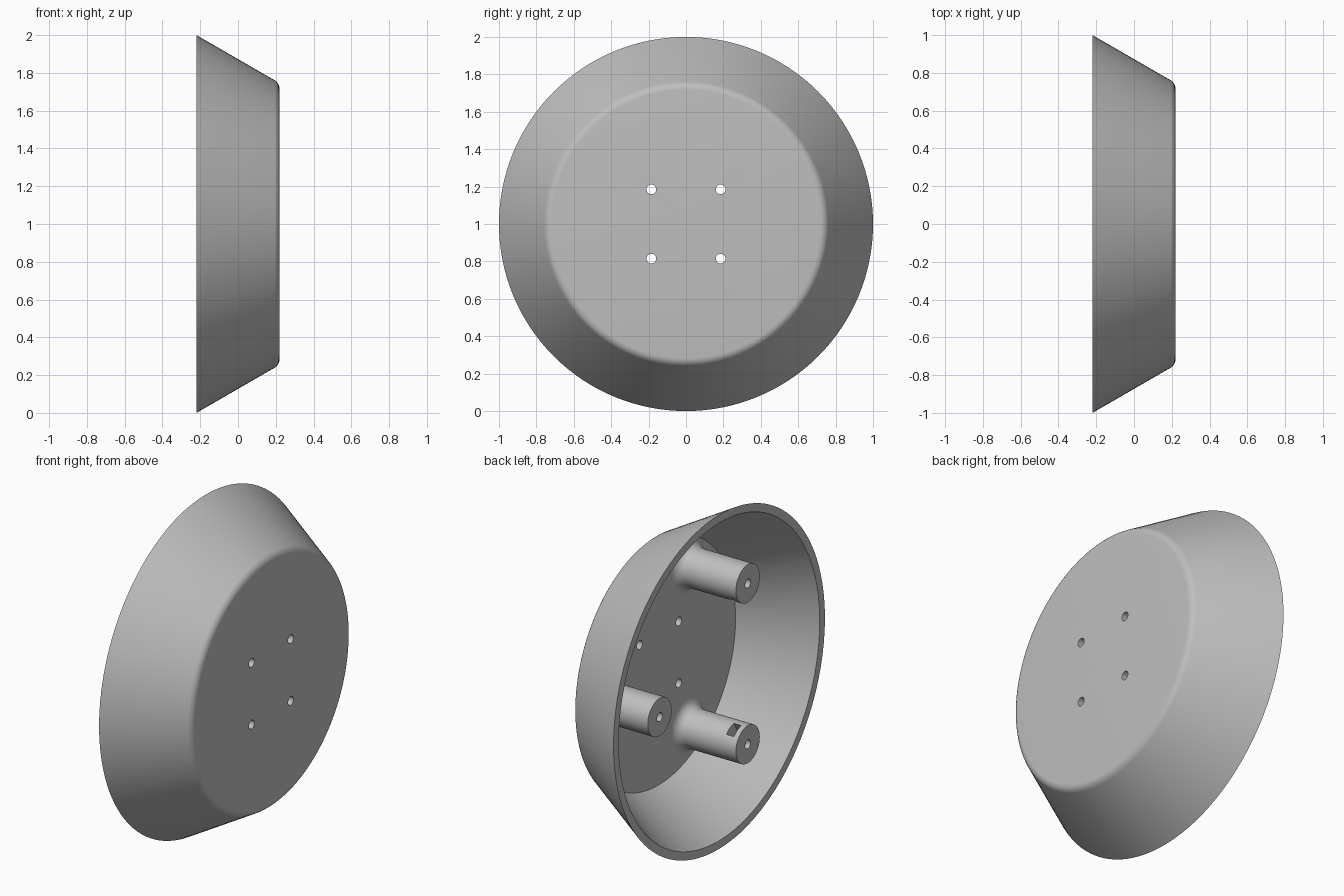
import bpy, bmesh
from math import pi, cos, sin, radians, tan
from mathutils import Matrix

cube = bpy.data.objects.get("Cube")
if cube:
    bpy.data.objects.remove(cube, do_unlink=True)

BACK, FRONT, FLOOR = -0.22, 0.22, 0.177
POST_R, HOLE_R, FILLET = 0.113, 0.026, 0.06
SLOPE = tan(radians(30))

grey = bpy.data.materials.new("plain grey")
grey.use_nodes = True
grey.diffuse_color = (0.52, 0.52, 0.52, 1)
grey.node_tree.nodes["Principled BSDF"].inputs["Base Color"].default_value = grey.diffuse_color


def make_object(name, bm):
    mesh = bpy.data.meshes.new(name)
    bm.to_mesh(mesh)
    bm.free()
    mesh.materials.append(grey)
    obj = bpy.data.objects.new(name, mesh)
    bpy.context.collection.objects.link(obj)
    return obj


def lathe(name, profile, steps):
    """Turn a profile of (x, radius) points about the x axis."""
    bm = bmesh.new()
    verts = [bm.verts.new((x, 0, r)) for x, r in profile]
    edges = [bm.edges.new(pair) for pair in zip(verts, verts[1:])]
    bmesh.ops.spin(bm, geom=verts + edges, cent=(0, 0, 0), axis=(1, 0, 0),
                   angle=2 * pi, steps=steps)
    bmesh.ops.remove_doubles(bm, verts=bm.verts[:], dist=1e-5)
    bmesh.ops.recalc_face_normals(bm, faces=bm.faces[:])
    return make_object(name, bm)


def activate(obj):
    bpy.ops.object.select_all(action='DESELECT')
    obj.select_set(True)
    bpy.context.view_layer.objects.active = obj


def cut(obj, bm):
    """Subtract the cutter mesh, then discard the cutter."""
    cutter = make_object("cutter", bm)
    cutter.hide_render = True
    mod = obj.modifiers.new("cut", 'BOOLEAN')
    mod.object, mod.operation, mod.solver = cutter, 'DIFFERENCE', 'EXACT'
    activate(obj)
    bpy.ops.object.modifier_apply(modifier=mod.name)
    bpy.data.objects.remove(cutter, do_unlink=True)


def smooth(obj):
    activate(obj)
    bpy.ops.object.shade_smooth_by_angle(angle=radians(30))


# Conical dish, open at the back, with a rounded front edge
edge_r = 0.05
corner = 1 - (FRONT - BACK) * SLOPE
flat_r = corner - edge_r * SLOPE
rounded = [(FRONT - edge_r + edge_r * cos(a), flat_r + edge_r * sin(a))
           for a in (radians(d) for d in range(0, 61, 10))]
inner_rim = 0.951
dish = lathe("dish", [(FRONT, 0)] + rounded + [
    (BACK, 1), (BACK, inner_rim),
    (FLOOR, inner_rim - (FLOOR - BACK) * SLOPE), (FLOOR, 0)], 128)

# Four through holes in the dish floor
bm = bmesh.new()
for y in (-0.185, 0.185):
    for z in (-0.185, 0.185):
        place = Matrix.Translation((0.2, y, z)) @ Matrix.Rotation(pi / 2, 4, 'Y')
        bmesh.ops.create_cone(bm, cap_ends=True, segments=24, radius1=HOLE_R,
                              radius2=HOLE_R, depth=0.2, matrix=place)
cut(dish, bm)
dish.location.z = 1
smooth(dish)

# Mounting post with a blind screw hole and a flared foot
post_end = -0.215
flare = [(FLOOR - FILLET + FILLET * sin(a), POST_R + FILLET - FILLET * cos(a))
         for a in (radians(d) for d in range(0, 91, 15))]
post = lathe("mounting_post", [(0.05, 0), (0.05, HOLE_R), (post_end, HOLE_R),
             (post_end, POST_R)] + flare
             + [(FLOOR + 0.01, POST_R + FILLET), (FLOOR + 0.01, 0)], 48)

# Nut slot on the side facing the dish centre
bm = bmesh.new()
bmesh.ops.create_cube(bm, size=1, matrix=Matrix.Translation((post_end + 0.055, -0.05, 0))
                      @ Matrix.Diagonal((0.05, 0.18, 0.08, 1)))
cut(post, bm)
smooth(post)

# Three posts evenly spaced round the axis
for i in range(3):
    obj = post if i == 0 else post.copy()
    if i:
        bpy.context.collection.objects.link(obj)
    turn = i * 2 * pi / 3
    obj.name = f"mounting_post_{i + 1}"
    obj.location = (0, 0.556 * cos(turn), 1 + 0.556 * sin(turn))
    obj.rotation_euler.x = turn
